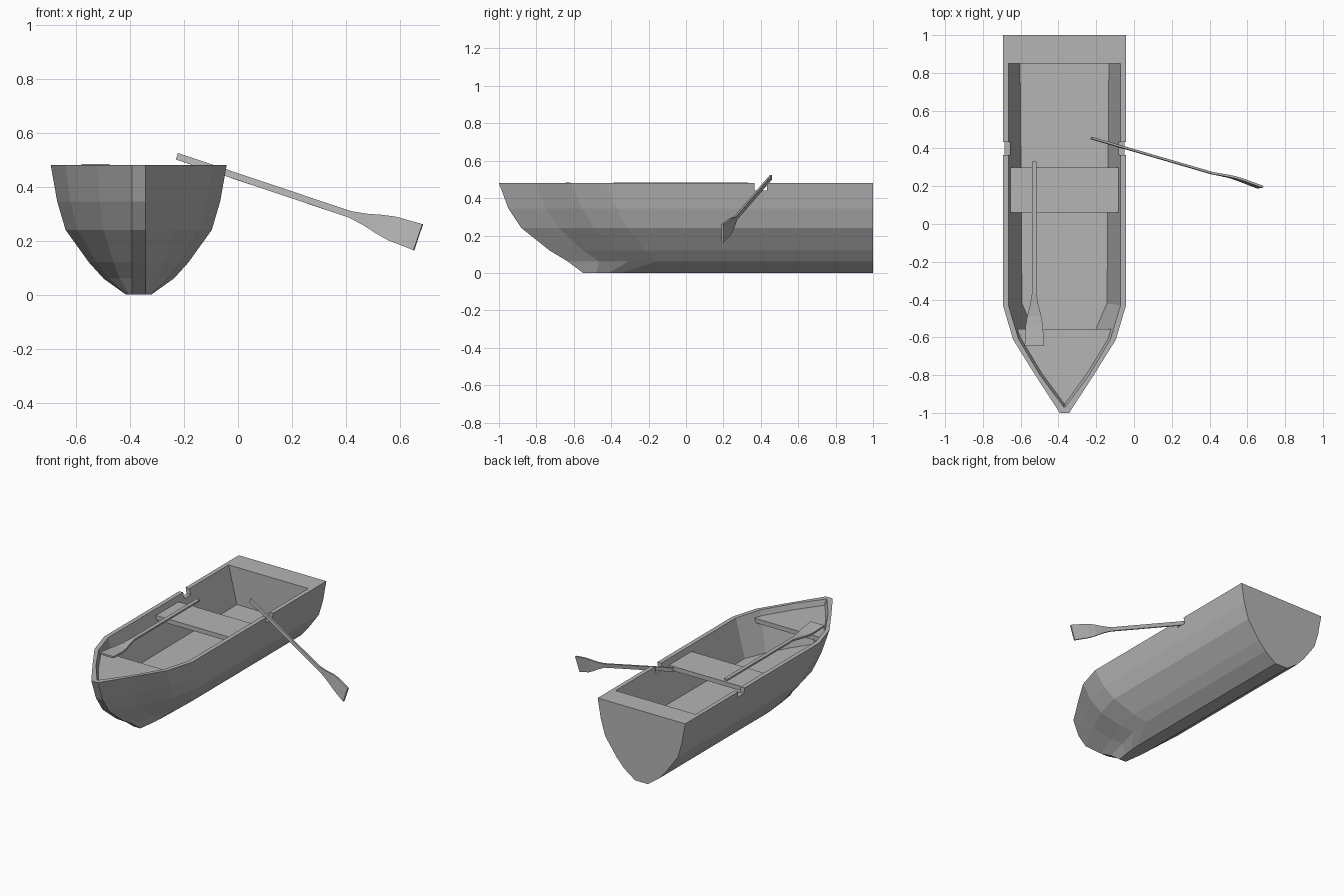
import bpy, bmesh
from mathutils import Vector, Matrix

if "Cube" in bpy.data.objects:
    bpy.data.objects.remove(bpy.data.objects["Cube"])

CX = -0.368   # centre line of the boat
RIM = 0.48

grey = bpy.data.materials.new("plain grey")
grey.use_nodes = True
grey.diffuse_color = (0.46, 0.46, 0.46, 1)
grey.node_tree.nodes["Principled BSDF"].inputs["Base Color"].default_value = (0.46, 0.46, 0.46, 1)


def finish(name, bm):
    bmesh.ops.recalc_face_normals(bm, faces=bm.faces)
    mesh = bpy.data.meshes.new(name)
    bm.to_mesh(mesh)
    bm.free()
    mesh.materials.append(grey)
    obj = bpy.data.objects.new(name, mesh)
    bpy.context.collection.objects.link(obj)
    return obj


def box(name, centre, size):
    bm = bmesh.new()
    bmesh.ops.create_cube(bm, size=1)
    bmesh.ops.scale(bm, vec=size, verts=bm.verts)
    bmesh.ops.translate(bm, vec=centre, verts=bm.verts)
    return finish(name, bm)


def ring(bm, half, z):
    """Closed loop from one half outline of (half width, y), mirrored."""
    pts = [(CX + w, y) for w, y in half] + [(CX - w, y) for w, y in reversed(half)]
    return [bm.verts.new((x, y, z)) for x, y in pts]


def bridge(bm, a, b):
    n = len(a)
    for i in range(n):
        j = (i + 1) % n
        bm.faces.new((a[i], a[j], b[j], b[i]))


def slab(name, half, z0, z1):
    bm = bmesh.new()
    low, high = ring(bm, half, z0), ring(bm, half, z1)
    bridge(bm, low, high)
    bm.faces.new(low)
    bm.faces.new(high)
    return finish(name, bm)


# Hull: each level is z, half width, y of the shoulder, y of the stem
levels = [(0, 0.047, -0.35, -0.55), (0.06, 0.131, -0.16, -0.63),
          (0.12, 0.185, -0.22, -0.73), (0.24, 0.271, -0.31, -0.88),
          (0.345, 0.302, -0.37, -0.95), (RIM, 0.326, -0.43, -1.0)]
stem = 0.025
bm = bmesh.new()
loops = []
for z, w, shoulder, bow in levels:
    half = [(w, 1.0)]
    for along, wide in ((0, 1), (0.32, 0.82), (0.65, 0.43), (1, 0)):
        half.append((stem + wide * (w - stem), shoulder + along * (bow - shoulder)))
    loops.append(ring(bm, half, z))

# Hollow inside: rim edge and floor
rim_inner = [(0.297, 0.85), (0.297, -0.43), (0.243, -0.61), (0.13, -0.80), (0.003, -0.97)]
floor = [(0.235, 0.85), (0.225, -0.42), (0.165, -0.56), (0.09, -0.70), (0.003, -0.83)]
loops += [ring(bm, rim_inner, RIM), ring(bm, floor, 0.23)]
for a, b in zip(loops, loops[1:]):
    bridge(bm, a, b)
bm.faces.new(loops[0])
bm.faces.new(loops[-1])
hull = finish("hull", bm)

# Oar notches in both rims
for side, label in ((1, "left"), (-1, "right")):
    cutter = box(label + "_notch_cutter", (CX + side * 0.31, 0.40, RIM), (0.10, 0.068, 0.08))
    cutter.hide_render = True
    cutter.hide_viewport = True
    cut = hull.modifiers.new(label + "_notch", "BOOLEAN")
    cut.operation = "DIFFERENCE"
    cut.solver = "EXACT"
    cut.object = cutter

# Seat and bow deck
box("seat", (CX, 0.18, 0.43), (0.57, 0.24, 0.03))
deck = [(0.25, -0.555), (0.23, -0.61), (0.12, -0.79), (0.004, -0.95)]
slab("bow_deck", deck, 0.415, 0.445)


# Oars: flat plates, handle at the origin, running along local x
def oar(name, matrix):
    profile = [(0, 0.0125, 0), (0.70, 0.0125, 0), (0.76, 0.022, -0.006),
               (0.82, 0.037, -0.01), (0.87, 0.046, -0.008), (0.977, 0.051, 0)]
    bm = bmesh.new()
    rows = [[bm.verts.new((x, s * w, z + t)) for s, t in
             ((-1, -0.006), (1, -0.006), (1, 0.006), (-1, 0.006))]
            for x, w, z in profile]
    for a, b in zip(rows, rows[1:]):
        bridge(bm, a, b)
    bm.faces.new(rows[0])
    bm.faces.new(rows[-1])
    bmesh.ops.transform(bm, matrix=matrix, verts=bm.verts)
    return finish(name, bm)


def frame(start, end, width_hint):
    u = (Vector(end) - Vector(start)).normalized()
    n = u.cross(Vector(width_hint)).normalized()
    w = n.cross(u)
    m = Matrix((u, w, n)).transposed().to_4x4()
    m.translation = start
    return m


oar("stowed_oar", frame((-0.528, 0.332, 0.478), (-0.528, -0.645, 0.478), (1, 0, 0)))
oar("left_oar", frame((-0.225, 0.455, 0.512), (0.675, 0.193, 0.21), (0, 0.1, 1)))
